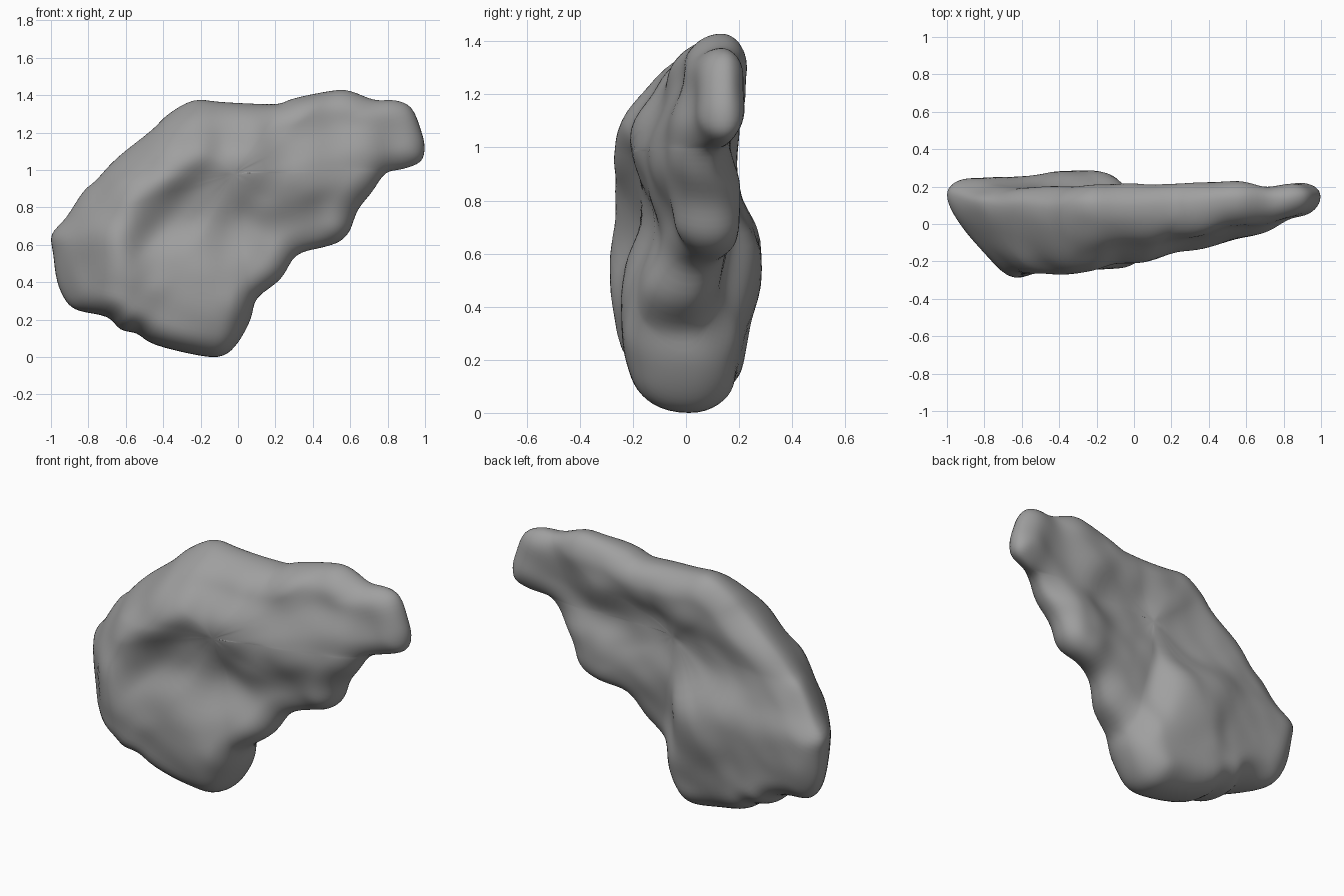
import bpy
import bmesh
from math import exp, sqrt
from mathutils import Vector, noise

default_cube = bpy.data.objects.get("Cube")
if default_cube:
    bpy.data.objects.remove(default_cube, do_unlink=True)

# All coordinates below are in hundredths of a unit.
UNIT = 0.01
EDGE_RADIUS = 13

# Silhouette of the boulder seen from the front (x, z), clockwise from the left
OUTLINE = [
    (-100, 65), (-92, 74), (-83, 88), (-76, 94), (-65, 106), (-46, 121),
    (-38, 129), (-24, 137), (-10, 136), (10, 135), (22, 135), (30, 138),
    (50, 142), (60, 142), (73, 137), (84, 137), (93, 133), (98, 121),
    (100, 112), (98, 104), (88, 100), (79, 98), (72, 88), (64, 78),
    (60, 67), (54, 61), (45, 58), (31, 54), (23, 41), (10, 31), (7, 20),
    (0, 7), (-8, 0), (-20, 0), (-45, 6), (-54, 12), (-63, 14), (-70, 21),
    (-85, 24), (-92, 29), (-97, 40), (-99, 55),
]

# Depth samples (x, z, y) of the front: ridge, trough, lower block, taper
FRONT_DEPTH = [
    (-75, 70, -22), (-75, 52, -23), (-73, 36, -24), (-62, 86, -28),
    (-48, 98, -25), (-33, 111, -25), (-46, 75, -20), (-20, 88, -18),
    (12, 65, -10), (30, 69, -5), (20, 78, -13), (-40, 50, -23),
    (-20, 30, -25), (-10, 9, -20), (-35, 12, -21), (5, 46, -19),
    (22, 52, -13), (0, 108, -20), (30, 95, -14), (30, 124, -7),
    (54, 70, -5), (60, 108, -6), (92, 115, 4), (0, 127, -9),
    (-58, 22, -24), (-88, 52, -4), (-87, 36, -4), (-87, 74, -2),
    (-74, 89, -4), (-58, 106, -5), (-36, 123, -9), (60, 132, 0),
]

# Depth samples of the back: raised rim, shallow dish, lower bulge
BACK_DEPTH = [
    (-90, 56, 25), (-70, 58, 25), (-75, 82, 20), (-45, 110, 20),
    (-10, 126, 21), (20, 126, 22), (50, 130, 23), (90, 115, 22),
    (70, 108, 17), (54, 70, 21), (20, 100, 14), (-25, 88, 16),
    (20, 70, 17), (-34, 62, 28), (-25, 47, 28), (12, 44, 12),
    (-50, 32, 23), (-80, 36, 22), (-12, 12, 18), (-18, 30, 22),
]


def depth(samples, x, z, spread=11):
    """Blend the depth samples smoothly around a point."""
    total = weighted = 0.0
    for sx, sz, sy in samples:
        distance = (x - sx) ** 2 + (z - sz) ** 2
        weight = exp(-distance / (2 * spread * spread)) + 1e-9
        total += weight
        weighted += weight * sy
    return weighted / total


def fitted(samples):
    """Strengthen the samples until the blended surface passes by them."""
    fit = samples
    for _ in range(4):
        fit = [(x, z, y + 0.7 * (target - depth(fit, x, z)))
               for (x, z, y), (_, _, target) in zip(fit, samples)]
    return fit


def smooth_loop(points, steps):
    """Pass a closed Catmull-Rom curve through the points."""
    curve = []
    count = len(points)
    for i in range(count):
        a, b, c, d = (Vector(points[(i + k) % count]) for k in (-1, 0, 1, 2))
        for step in range(steps):
            t = step / steps
            curve.append(0.5 * (2 * b + (c - a) * t
                                + (2 * a - 5 * b + 4 * c - d) * t ** 2
                                + (3 * b - a - 3 * c + d) * t ** 3))
    return curve


def edge_distance(place, loop):
    """Distance from a place to the nearest stretch of the silhouette."""
    nearest = min(range(len(loop)),
                  key=lambda i: (loop[i] - place).length_squared)
    start = loop[nearest]
    best = (start - place).length
    for end in (loop[nearest - 1], loop[(nearest + 1) % len(loop)]):
        along = end - start
        t = (place - start).dot(along) / along.length_squared
        if 0 < t < 1:
            best = min(best, (start + along * t - place).length)
    return best


def rock_point(place, loop, side):
    """Surface point, rounded from the rim towards the front or back depth."""
    x, z = place
    inset = min(edge_distance(place, loop) / EDGE_RADIUS, 1)
    fullness = sqrt(1 - (1 - inset) ** 2)
    front = depth(front_fit, x, z)
    back = depth(back_fit, x, z)
    rim = front + (back - front) * 0.57
    y = rim + ((front if side == "front" else back) - rim) * fullness
    point = Vector((x, y, z)) * UNIT
    point.y += noise.noise(point * 7) * 0.012 * fullness
    return point


def add_side(bm, loop, rim, side, rings):
    """Fill one face of the boulder with rings shrinking to its middle."""
    middle = Vector((-2, 98))
    previous = rim
    for ring in range(1, rings):
        # Rings crowd together near the rim, where the stone curves most
        scale = 1 - (ring / rings) ** 1.7
        current = [bm.verts.new(
            rock_point(middle.lerp(outer, scale), loop, side))
            for outer in loop]
        bridge(bm, previous, current)
        previous = current
    pole = bm.verts.new(rock_point(middle, loop, side))
    bridge(bm, previous, [pole] * len(loop))


def bridge(bm, outer, inner):
    """Join two rings, or a ring and a pole, with faces."""
    for i in range(len(outer)):
        j = (i + 1) % len(outer)
        corners = [outer[i], outer[j], inner[j]]
        if inner[i] is not inner[j]:
            corners.append(inner[i])
        bm.faces.new(corners)


# Grey stone
stone = bpy.data.materials.new("grey_stone")
stone.use_nodes = True
colour = (0.35, 0.35, 0.35, 1)
stone.diffuse_color = colour
shader = stone.node_tree.nodes["Principled BSDF"]
shader.inputs["Base Color"].default_value = colour
shader.inputs["Roughness"].default_value = 0.9

# Boulder: shared rim with a front and a back surface
front_fit = fitted(FRONT_DEPTH)
back_fit = fitted(BACK_DEPTH)
bm = bmesh.new()
loop = smooth_loop(OUTLINE, 4)
rim = [bm.verts.new(rock_point(p, loop, "front")) for p in loop]
for side in ("front", "back"):
    add_side(bm, loop, rim, side, 30)
for _ in range(3):
    bmesh.ops.smooth_vert(bm, verts=bm.verts, factor=0.5, use_axis_x=True,
                          use_axis_y=True, use_axis_z=True)
bmesh.ops.recalc_face_normals(bm, faces=bm.faces)
for face in bm.faces:
    face.smooth = True

# Rest the stone on the ground
lowest = min(v.co.z for v in bm.verts)
bmesh.ops.translate(bm, verts=bm.verts, vec=(0, 0, -lowest))

mesh = bpy.data.meshes.new("boulder")
bm.to_mesh(mesh)
bm.free()
mesh.materials.append(stone)
boulder = bpy.data.objects.new("boulder", mesh)
bpy.context.collection.objects.link(boulder)
